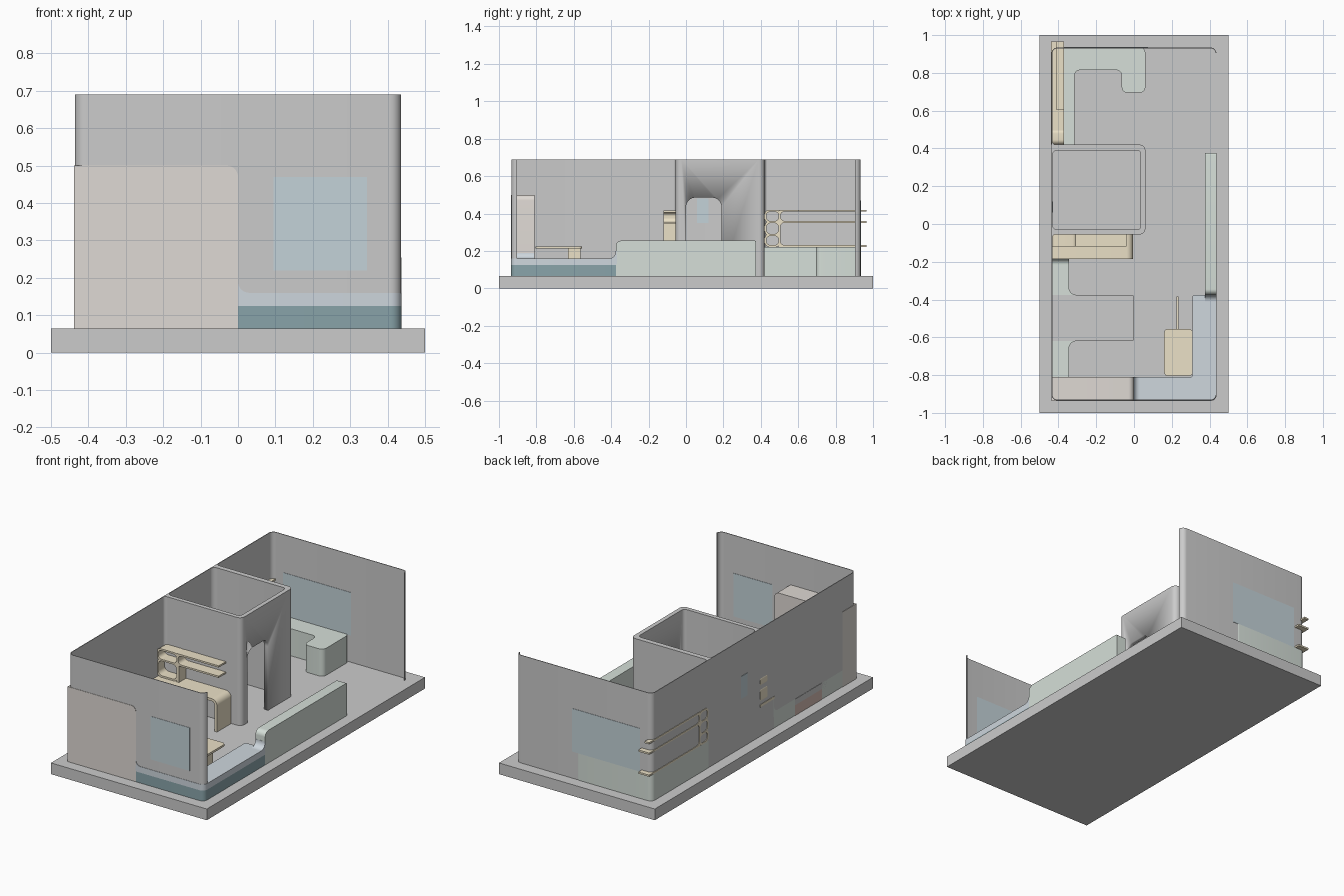
import bpy, bmesh, math

if "Cube" in bpy.data.objects:
    bpy.data.objects.remove(bpy.data.objects["Cube"])

GREEN = (0.67, 0.74, 0.69, 1)
BLUE = (0.62, 0.68, 0.73, 1)
TEAL = (0.25, 0.37, 0.40, 1)
WOOD = (0.83, 0.75, 0.57, 1)
BROWN = (0.74, 0.70, 0.66, 1)
GLASS = (0.55, 0.65, 0.69, 1)
RED = (0.66, 0.50, 0.45, 1)
F = 0.065   # floor level
mats = {}


def rounded(pts, seg=8):
    """Outline from (u, v[, radius]) points with right-angled corners rounded."""
    out = []
    for i, p in enumerate(pts):
        if len(p) == 2:
            out.append(p)
            continue
        (x, y, r), q, n = p, pts[i - 1], pts[(i + 1) % len(pts)]
        la, lb = math.dist((x, y), q[:2]), math.dist((x, y), n[:2])
        ax, ay = (q[0] - x) / la, (q[1] - y) / la
        bx, by = (n[0] - x) / lb, (n[1] - y) / lb
        for k in range(seg + 1):
            t = math.pi / 2 * k / seg
            c, s = 1 - math.cos(t), 1 - math.sin(t)
            out.append((x + r * (bx * c + ax * s), y + r * (by * c + ay * s)))
    clean = []
    for p in out:
        if not clean or math.dist(p, clean[-1]) > 1e-5:
            clean.append(p)
    return clean


def place(axis, u, v, w):
    return {'z': (u, v, w), 'x': (w, u, v), 'y': (u, w, v)}[axis]


def finish(name, bm, color):
    bmesh.ops.recalc_face_normals(bm, faces=bm.faces)
    me = bpy.data.meshes.new(name)
    bm.to_mesh(me)
    bm.free()
    me.polygons.foreach_set("use_smooth", [True] * len(me.polygons))
    me.set_sharp_from_angle(angle=math.radians(30))
    ob = bpy.data.objects.new(name, me)
    bpy.context.collection.objects.link(ob)
    if color:
        if color not in mats:
            mats[color] = bpy.data.materials.new("paint")
            mats[color].diffuse_color = color
        me.materials.append(mats[color])
    return ob


def prism(name, axis, pts, w0, w1, color=None):
    """Extrude a rounded outline along an axis: z uses (x,y), x uses (y,z), y uses (x,z)."""
    bm = bmesh.new()
    o = rounded(pts)
    lo = [bm.verts.new(place(axis, u, v, w0)) for u, v in o]
    hi = [bm.verts.new(place(axis, u, v, w1)) for u, v in o]
    bm.faces.new(lo)
    bm.faces.new(hi)
    for i in range(len(o)):
        bm.faces.new((lo[i - 1], lo[i], hi[i], hi[i - 1]))
    return finish(name, bm, color)


def rect(a0, a1, b0, b1, r=None):
    c = [(a0, b0), (a1, b0), (a1, b1), (a0, b1)]
    return [p + (r,) for p in c] if r else c


def box(name, x0, x1, y0, y1, z0, z1, color=None):
    return prism(name, 'z', rect(x0, x1, y0, y1), z0, z1, color)


def cell(name, axis, u0, u1, v0, v1, w0, w1, color, t=0.01):
    """Hollow frame with rounded corners."""
    bm = bmesh.new()
    r = 0.42 * min(u1 - u0 - 2 * t, v1 - v0 - 2 * t, 0.06)
    inner = rounded(rect(u0 + t, u1 - t, v0 + t, v1 - t, r))
    outer = rounded(rect(u0, u1, v0, v1, r + t / 2))
    rings = [[bm.verts.new(place(axis, u, v, w)) for u, v in o]
             for o, w in ((inner, w0), (outer, w0), (outer, w1), (inner, w1))]
    for j in range(4):
        a, b = rings[j - 1], rings[j]
        for i in range(len(a)):
            bm.faces.new((a[i - 1], a[i], b[i], b[i - 1]))
    return finish(name, bm, color)


def bracket(name, axis, u0, u1, v0, v1, w0, w1, color, t=0.01, r=0.02):
    """Two shelf boards joined by a rounded upright, open at the far end."""
    pts = [(u1, v1), (u0, v1), (u0, v0), (u1, v0), (u1, v0 + t),
           (u0 + t, v0 + t, r), (u0 + t, v1 - t, r), (u1, v1 - t)]
    return prism(name, axis, pts, w0, w1, color)


# Base slab
box("base", -0.5, 0.5, -1, 1, 0, F)

# Thin outer wall wrapping three sides with rounded corners
a, b, t = 0.436, 0.934, 0.004
prism("outer_wall", 'z', [
    (a, -b + 0.03), (a, -b, 0.03), (-a, -b, 0.03), (-a, b, 0.03), (a, b, 0.03), (a, b - 0.03),
    (a - t, b - 0.03), (a - t, b - t, 0.026), (-a + t, b - t, 0.026),
    (-a + t, -b + t, 0.026), (a - t, -b + t, 0.026), (a - t, -b + 0.03)], F, 0.69)

# Window panes
box("front_window", 0.095, 0.345, -0.936, -0.928, 0.22, 0.47, GLASS)
box("back_window", -0.36, 0.075, 0.928, 0.936, 0.22, 0.47, GLASS)
box("side_window", -0.438, -0.43, 0.06, 0.12, 0.35, 0.48, GLASS)

# Inner room with an arched doorway
room = prism("inner_room", 'z', [
    (-0.434, -0.075), (-0.434, -0.055, 0.02), (0.06, -0.055, 0.03), (0.06, 0.42, 0.03),
    (-0.434, 0.42, 0.02), (-0.434, 0.44), (-0.434, 0.36), (-0.434, 0.39, 0.03),
    (0.035, 0.39, 0.02), (0.035, -0.03, 0.02), (-0.434, -0.03, 0.03), (-0.434, 0.0)], F, 0.69)
cutter = prism("door_cutter", 'x', [(0, 0.03), (0.19, 0.03), (0.19, 0.485, 0.05), (0, 0.485, 0.05)], 0.0, 0.1)
cutter.hide_render = True
mod = room.modifiers.new("door", 'BOOLEAN')
mod.operation, mod.object, mod.solver = 'DIFFERENCE', cutter, 'EXACT'
bpy.context.view_layer.objects.active = room
bpy.ops.object.modifier_apply(modifier=mod.name)
bpy.data.objects.remove(cutter)

# Closet with rounded top edge
prism("closet", 'y', [(-0.438, F), (0, F), (0, 0.5, 0.03), (-0.438, 0.5)], -0.936, -0.81, BROWN)

# Corner bench: dark plinth, light seat, coves to the closet and the long cabinet
bench = [(0, -0.936), (0.437, -0.936, 0.03), (0.437, -0.375), (0.31, -0.375, 0.012),
         (0.31, -0.81, 0.012), (0, -0.81)]
prism("bench_plinth", 'z', bench, F, 0.125, TEAL)
prism("bench_seat", 'z', bench, 0.125, 0.16, BLUE)
prism("closet_cove", 'y', [(0.04, 0.13), (0.04, 0.16), (0, 0.16, 0.03), (0, 0.19), (-0.005, 0.19), (-0.005, 0.13)],
      -0.936, -0.81, BLUE)
prism("bench_cove", 'x', [(-0.42, 0.13), (-0.42, 0.16), (-0.376, 0.16, 0.035), (-0.376, 0.2), (-0.37, 0.2), (-0.37, 0.13)],
      0.375, 0.437, BLUE)
prism("long_cabinet", 'x', [(-0.375, F), (0.375, F), (0.375, 0.255, 0.008), (-0.375, 0.255, 0.03)],
      0.375, 0.437, GREEN)

# Table with fin leg and foot
prism("table_top", 'z', rect(0.16, 0.31, -0.805, -0.555, 0.02), 0.213, 0.225, WOOD)
box("table_leg", 0.224, 0.236, -0.63, -0.565, F, 0.215, WOOD)
box("table_foot", 0.224, 0.236, -0.63, -0.385, F, 0.08, WOOD)

# Bed, with mirrored night stands
bed = [(-0.438, -0.62), (0, -0.62, 0.012), (0, -0.375, 0.012), (-0.438, -0.375)]
prism("bed_base", 'z', bed, F, 0.125, RED)
prism("mattress", 'z', bed, 0.125, 0.16)
stand = [(-0.436, -0.185), (-0.436, -0.38), (-0.305, -0.38), (-0.305, -0.375), (-0.345, -0.375, 0.04), (-0.345, -0.185)]
prism("night_stand_rear", 'z', stand, F, 0.16, GREEN)
prism("night_stand_front", 'z', [(p[0], -0.995 - p[1]) + p[2:] for p in stand], F, 0.16, GREEN)
prism("night_stand_cove", 'x', [(-0.23, 0.13), (-0.23, 0.16), (-0.185, 0.16, 0.03), (-0.185, 0.235), (-0.18, 0.235), (-0.18, 0.13)],
      -0.436, -0.345, GREEN)

# Desk curling down at its end, with open shelves above
prism("desk", 'y', [(-0.438, 0.25), (-0.005, 0.25, 0.035), (-0.005, F), (-0.02, F), (-0.02, 0.235, 0.02), (-0.438, 0.235)],
      -0.185, -0.055, WOOD)
for z0, z1 in ((0.25, 0.355), (0.345, 0.415)):
    cell("desk_shelf_cell", 'y', -0.438, -0.30, z0, z1, -0.12, -0.055, WOOD)
bracket("desk_shelf_upper", 'y', -0.31, -0.04, 0.345, 0.415, -0.12, -0.055, WOOD)
box("desk_shelf_upright", -0.31, -0.295, -0.12, -0.055, 0.25, 0.35, WOOD)

# Kitchen counter
prism("kitchen_counter", 'z', [
    (-0.437, 0.42), (-0.315, 0.42), (-0.315, 0.815, 0.03), (-0.065, 0.815, 0.03), (-0.065, 0.695, 0.03),
    (0.06, 0.695, 0.03), (0.06, 0.936, 0.03), (-0.437, 0.936, 0.03)], F, 0.222, GREEN)

# Kitchen shelves, running past the back wall
for z0, z1 in ((0.222, 0.29), (0.28, 0.36), (0.35, 0.42)):
    cell("kitchen_shelf_cell", 'x', 0.42, 0.505, z0, z1, -0.439, -0.37, WOOD)
bracket("kitchen_shelf_lower", 'x', 0.495, 0.965, 0.222, 0.36, -0.439, -0.37, WOOD)
bracket("kitchen_shelf_upper", 'x', 0.495, 0.965, 0.35, 0.42, -0.439, -0.41, WOOD)
bracket("kitchen_shelf_step", 'x', 0.496, 0.605, 0.351, 0.42, -0.415, -0.37, WOOD)

for m in bpy.data.materials:
    if m.users and not m.is_grease_pencil:
        m.use_nodes = True
        m.node_tree.nodes["Principled BSDF"].inputs["Base Color"].default_value = m.diffuse_color
